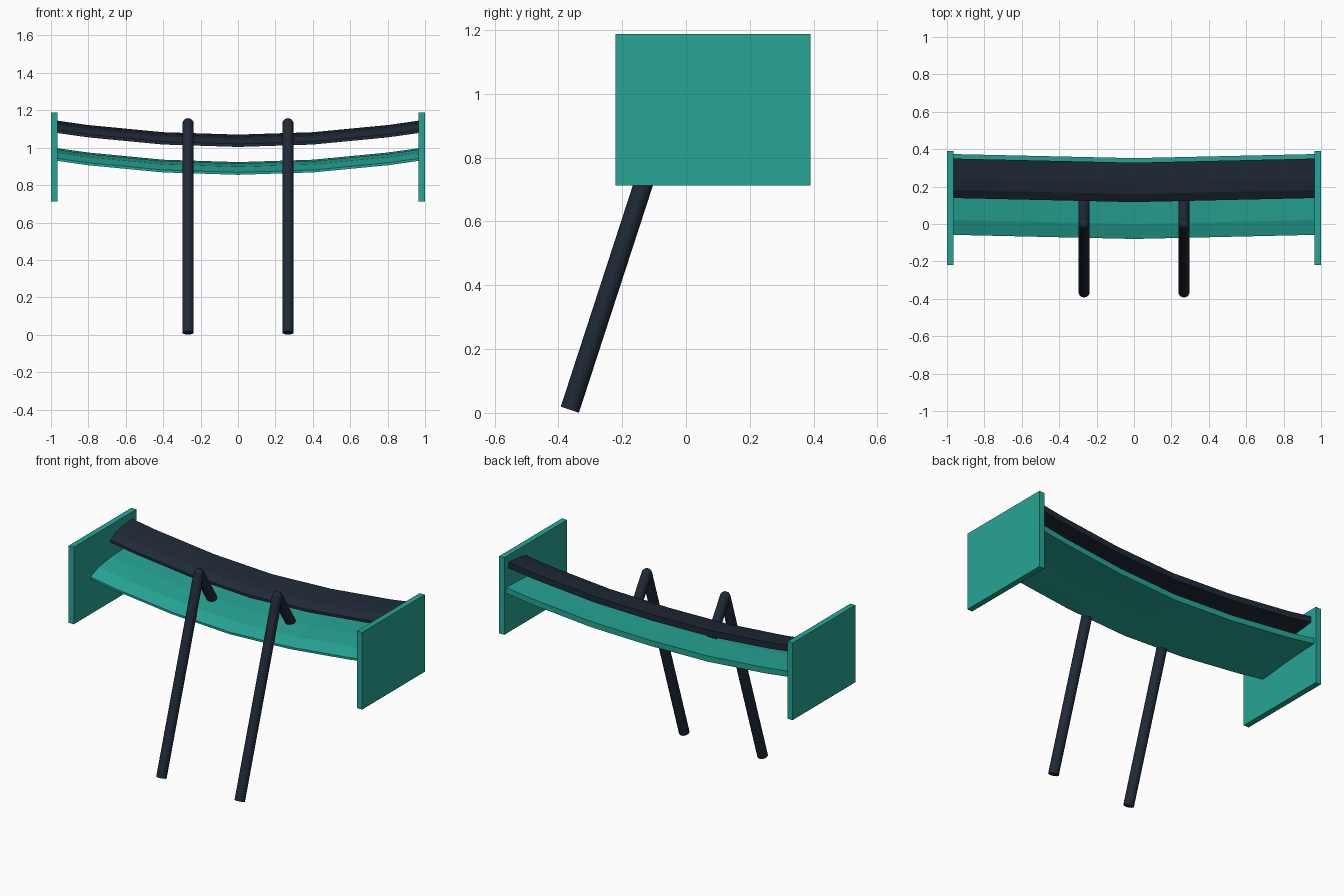
import bpy, bmesh
from mathutils import Vector

cube = bpy.data.objects.get("Cube")
if cube:
    bpy.data.objects.remove(cube, do_unlink=True)


def material(name, rgb):
    m = bpy.data.materials.new(name)
    m.use_nodes = True
    m.diffuse_color = (*rgb, 1)
    m.node_tree.nodes["Principled BSDF"].inputs["Base Color"].default_value = (*rgb, 1)
    return m


teal = material("teal", (0.019, 0.376, 0.301))
charcoal = material("dark slate", (0.0137, 0.0222, 0.0382))


def finish(name, bm, mat):
    bmesh.ops.recalc_face_normals(bm, faces=bm.faces)
    mesh = bpy.data.meshes.new(name)
    bm.to_mesh(mesh)
    bm.free()
    mesh.materials.append(mat)
    obj = bpy.data.objects.new(name, mesh)
    bpy.context.collection.objects.link(obj)
    return obj


# Wing element: a section lofted across the span, rising and sweeping at the tips
STATIONS = (-0.97, -0.8, -0.4, 0, 0.4, 0.8, 0.97)


def wing(name, section, mat):
    bm = bmesh.new()
    rings = []
    for x in STATIONS:
        t = abs(x) / 0.97
        rings.append([bm.verts.new((x, y + 0.022 * t, z + 0.075 * t * t))
                      for y, z in section])
    n = len(section)
    for a, b in zip(rings, rings[1:]):
        for i in range(n):
            j = (i + 1) % n
            bm.faces.new((a[i], a[j], b[j], b[i]))
    bm.faces.new(rings[0])
    bm.faces.new(rings[-1])
    return finish(name, bm, mat)


wing("main_wing", [(-0.08, 0.868), (0.0, 0.898), (0.13, 0.915), (0.352, 0.923),
                   (0.352, 0.888), (0.13, 0.876), (0.0, 0.862), (-0.08, 0.855)], teal)
wing("upper_flap", [(0.117, 1.02), (0.16, 1.048), (0.22, 1.06), (0.328, 1.07),
                    (0.328, 1.033), (0.22, 1.022), (0.117, 1.004)], charcoal)


# End plates
def plate(name, side):
    bm = bmesh.new()
    bmesh.ops.create_cube(bm, size=1)
    bmesh.ops.scale(bm, vec=(0.035, 0.611, 0.475), verts=bm.verts)
    bmesh.ops.translate(bm, vec=(side * 0.9825, 0.085, 0.9495), verts=bm.verts)
    finish(name, bm, teal)


# Swan-neck struts: long leg, rounded elbow and short hanger
def rod(bm, start, end, radius):
    a, b = Vector(start), Vector(end)
    axis = b - a
    made = bmesh.ops.create_cone(bm, cap_ends=True, segments=16, radius1=radius,
                                 radius2=radius, depth=axis.length)["verts"]
    rot = axis.to_track_quat("Z", "Y").to_matrix()
    bmesh.ops.rotate(bm, verts=made, cent=(0, 0, 0), matrix=rot)
    bmesh.ops.translate(bm, verts=made, vec=(a + b) / 2)


def strut(name, side):
    x, r = side * 0.267, 0.03
    foot, elbow, tip = (x, -0.364, 0.01), (x, 0.0, 1.128), (x, 0.13, 0.925)
    bm = bmesh.new()
    rod(bm, foot, elbow, r)
    rod(bm, elbow, tip, r)
    ball = bmesh.ops.create_uvsphere(bm, u_segments=16, v_segments=8, radius=r)["verts"]
    bmesh.ops.translate(bm, verts=ball, vec=elbow)
    obj = finish(name, bm, charcoal)
    bpy.ops.object.select_all(action="DESELECT")
    obj.select_set(True)
    bpy.context.view_layer.objects.active = obj
    bpy.ops.object.shade_smooth_by_angle()


for label, side in (("left", 1), ("right", -1)):
    plate(label + "_end_plate", side)
    strut(label + "_strut", side)
